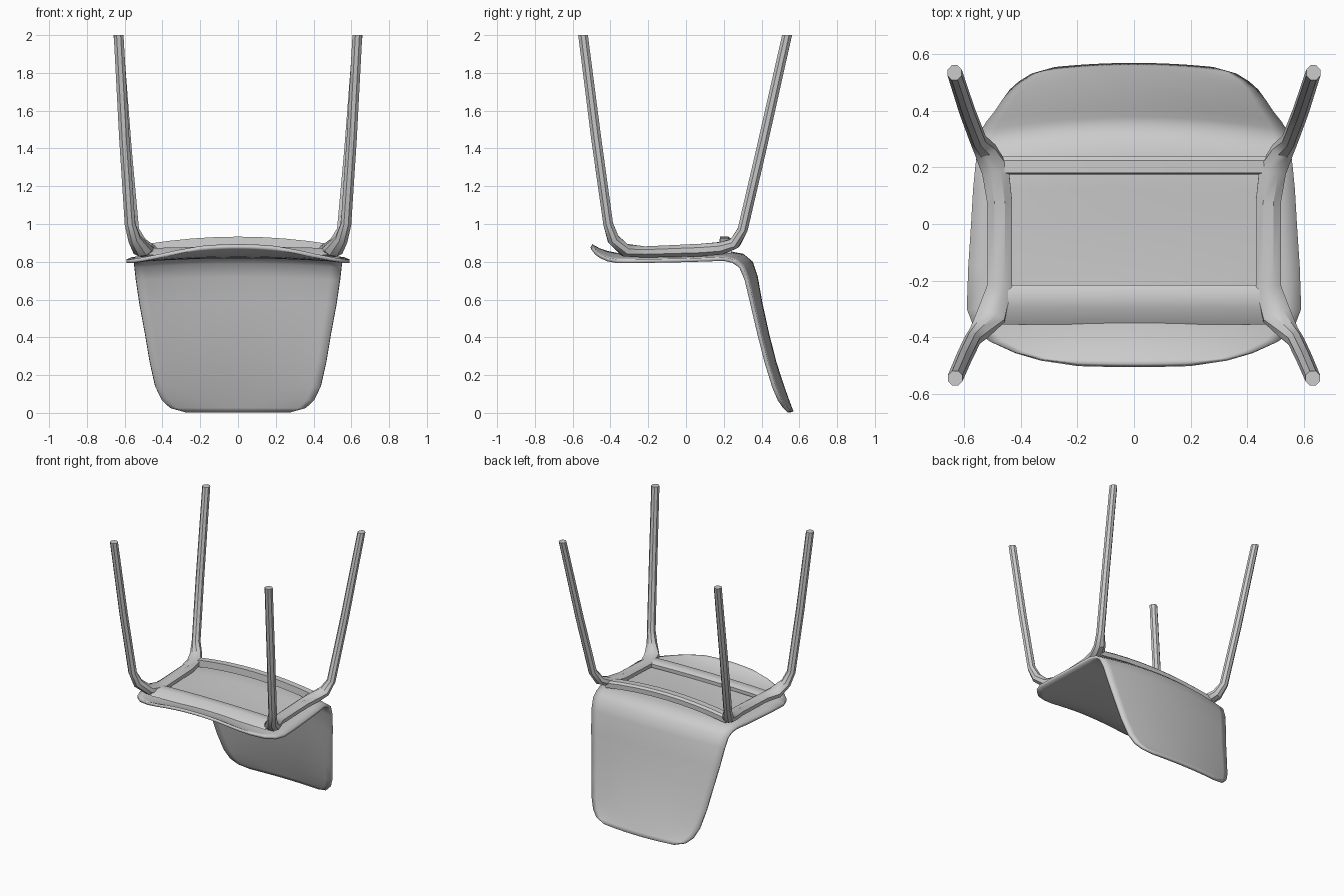
import bpy, bmesh, math
from mathutils import Vector


def finish(name, bm, angle=35):
    bmesh.ops.recalc_face_normals(bm, faces=bm.faces[:])
    me = bpy.data.meshes.new(name)
    bm.to_mesh(me)
    bm.free()
    ob = bpy.data.objects.new(name, me)
    bpy.context.collection.objects.link(ob)
    bpy.context.view_layer.objects.active = ob
    ob.select_set(True)
    bpy.ops.object.shade_smooth_by_angle(angle=math.radians(angle))
    ob.select_set(False)
    return ob


def loft(bm, rings, closed=True):
    vs = [[bm.verts.new(p) for p in r] for r in rings]
    n = len(vs[0])
    for a, b in zip(vs, vs[1:]):
        for i in range(n if closed else n - 1):
            j = (i + 1) % n
            bm.faces.new((a[i], a[j], b[j], b[i]))
    if closed:
        bm.faces.new(vs[0])
        bm.faces.new(vs[-1])


def tube(name, path, sides=8):
    """Sweep a polygon along (x, y, z, half width, half height) points."""
    pts = [Vector(p[:3]) for p in path]
    rings = []
    for i, p in enumerate(pts):
        d = (pts[min(i + 1, len(pts) - 1)] - pts[max(i - 1, 0)]).normalized()
        u = Vector((1, 0, 0))
        u = (u - d * u.dot(d)).normalized()
        v = d.cross(u)
        rw, rh = path[i][3:]
        ring = []
        for k in range(sides):
            a = 2 * math.pi * (k + 0.5) / sides
            ring.append(p + u * rw * math.cos(a) + v * rh * math.sin(a))
        rings.append(ring)
    # level feet
    for ring, p in ((rings[0], pts[0]), (rings[-1], pts[-1])):
        for q in ring:
            q.z = p.z
    bm = bmesh.new()
    loft(bm, rings)
    return finish(name, bm)


# Seat and backrest shell: centre y, centre z, half width, edge y, edge z
rows = [
    (-0.50, 0.885, 0.20, -0.497, 0.875),
    (-0.485, 0.875, 0.33, -0.48, 0.85),
    (-0.46, 0.862, 0.42, -0.455, 0.83),
    (-0.42, 0.848, 0.51, -0.415, 0.812),
    (-0.37, 0.838, 0.565, -0.365, 0.803),
    (-0.30, 0.832, 0.59, -0.30, 0.803),
    (-0.15, 0.828, 0.585, -0.15, 0.805),
    (0.00, 0.832, 0.575, 0.00, 0.808),
    (0.13, 0.840, 0.568, 0.12, 0.812),
    (0.23, 0.846, 0.56, 0.20, 0.815),
    (0.30, 0.833, 0.553, 0.25, 0.803),
    (0.345, 0.795, 0.548, 0.29, 0.775),
    (0.370, 0.72, 0.54, 0.32, 0.705),
    (0.395, 0.58, 0.52, 0.352, 0.57),
    (0.430, 0.42, 0.492, 0.387, 0.42),
    (0.468, 0.27, 0.467, 0.425, 0.27),
    (0.510, 0.14, 0.438, 0.465, 0.14),
    (0.535, 0.07, 0.405, 0.495, 0.07),
    (0.550, 0.03, 0.36, 0.523, 0.03),
    (0.560, 0.005, 0.28, 0.546, 0.008),
]
bm = bmesh.new()
N = 20
rings = []
for yc, zc, w, ye, ze in rows:
    ring = []
    for i in range(N + 1):
        t = 2 * i / N - 1
        k = t * t
        ring.append((w * t, yc + (ye - yc) * k, zc + (ze - zc) * k))
    rings.append(ring)
loft(bm, rings, closed=False)
shell = finish("seat_and_backrest", bm)
m = shell.modifiers.new("thickness", 'SOLIDIFY')
m.thickness = 0.02
m.offset = 0

# Side frames: front leg, side rail and rear leg in one bent tube per side
for s, side in ((1, "right"), (-1, "left")):
    tube(side + "_legs_and_rail", [(s * x, y, z, a, b) for x, y, z, a, b in [
        (0.632, -0.545, 2.00, 0.028, 0.028),
        (0.602, -0.475, 1.45, 0.029, 0.029),
        (0.572, -0.412, 1.00, 0.030, 0.028),
        (0.548, -0.385, 0.92, 0.036, 0.034),
        (0.505, -0.325, 0.862, 0.055, 0.036),
        (0.475, -0.22, 0.852, 0.048, 0.032),
        (0.475, 0.08, 0.862, 0.048, 0.036),
        (0.490, 0.19, 0.872, 0.052, 0.036),
        (0.525, 0.26, 0.90, 0.042, 0.032),
        (0.552, 0.30, 0.97, 0.030, 0.029),
        (0.590, 0.40, 1.40, 0.029, 0.029),
        (0.634, 0.535, 2.00, 0.027, 0.029),
    ]])


def cross_rail(name, half, profile, ends):
    """Bar across x; profile is (y, z), arched upward by ends in the middle."""
    bm = bmesh.new()
    rings = []
    for i in range(9):
        t = i / 4 - 1
        rise = ends * (1 - t * t)
        rings.append([(half * t, y, z + rise) for y, z in profile])
    loft(bm, rings)
    return finish(name, bm)


# Cross rails under the seat
cross_rail("front_cross_rail", 0.47,
           [(-0.355, 0.835), (-0.295, 0.872), (-0.235, 0.872),
            (-0.215, 0.86), (-0.215, 0.835)], 0.008)
cross_rail("rear_cross_rail", 0.49,
           [(0.175, 0.845), (0.18, 0.893), (0.225, 0.893), (0.24, 0.88),
            (0.24, 0.845)], 0.04)
